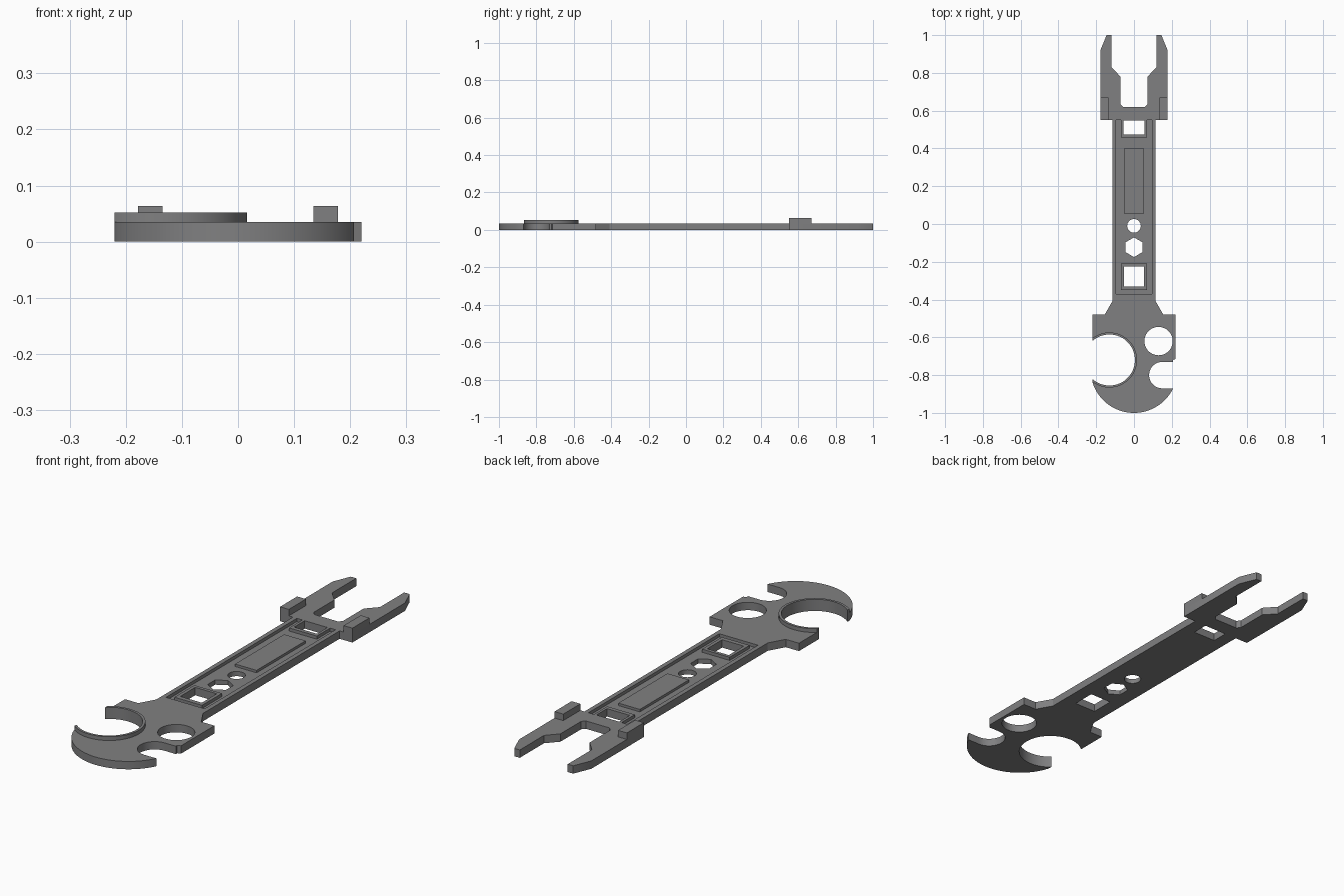
import bpy, bmesh, math

if "Cube" in bpy.data.objects:
    bpy.data.objects.remove(bpy.data.objects["Cube"])

metal = bpy.data.materials.new("grey metal")
metal.diffuse_color = (0.216, 0.216, 0.22, 1)
metal.use_nodes = True
metal.node_tree.nodes["Principled BSDF"].inputs["Base Color"].default_value = metal.diffuse_color

T, FLOOR = 0.035, 0.021   # plate thickness, recess floor height


def prism(name, pts, z0, z1):
    """Extrude a flat profile from z0 to z1."""
    bm = bmesh.new()
    face = bm.faces.new([bm.verts.new((x, y, z0)) for x, y in pts])
    ext = bmesh.ops.extrude_face_region(bm, geom=[face])
    top = [v for v in ext["geom"] if isinstance(v, bmesh.types.BMVert)]
    bmesh.ops.translate(bm, verts=top, vec=(0, 0, z1 - z0))
    bmesh.ops.recalc_face_normals(bm, faces=bm.faces)
    me = bpy.data.meshes.new(name)
    bm.to_mesh(me)
    bm.free()
    me.materials.append(metal)
    ob = bpy.data.objects.new(name, me)
    bpy.context.collection.objects.link(ob)
    return ob


def rect(x0, x1, y0, y1):
    return [(x0, y0), (x1, y0), (x1, y1), (x0, y1)]


def arc(cx, cy, r, a0, a1, n):
    return [(cx + r * math.cos(math.radians(a0 + (a1 - a0) * i / n)),
             cy + r * math.sin(math.radians(a0 + (a1 - a0) * i / n))) for i in range(n + 1)]


def circle(cx, cy, r, n=64, start=0):
    return arc(cx, cy, r, start, start + 360, n)[:-1]


def cut(ob, profile, z0=-0.1, z1=0.2):
    """Subtract an extruded profile."""
    cutter = prism("cutter", profile, z0, z1)
    mod = ob.modifiers.new("cut", 'BOOLEAN')
    mod.operation, mod.solver, mod.object = 'DIFFERENCE', 'EXACT', cutter
    bpy.context.view_layer.objects.active = ob
    bpy.ops.object.modifier_apply(modifier=mod.name)
    bpy.data.objects.remove(cutter)


# Plate outline: round head, neck, handle, fork
fork = [(0.115, -0.41), (0.115, 0.55), (0.178, 0.55), (0.178, 0.92), (0.145, 1.0),
        (0.118, 1.0), (0.118, 0.83), (0.072, 0.78), (0.072, 0.635), (0.058, 0.62)]
outline = arc(0, -0.77, 0.23, 197, 342, 48)
outline += [(0.205, -0.72), (0.22, -0.715), (0.22, -0.48), (0.155, -0.48)]
outline += fork + [(-x, y) for x, y in reversed(fork)]
outline += [(-0.155, -0.48), (-0.22, -0.48)]
body = prism("wrench_plate", outline, 0, T)

# Openings in the head: big jaw, round hole, side slot
jaw = circle(-0.13, -0.72, 0.135, 80)
cut(body, jaw)
cut(body, circle(0.13, -0.62, 0.075))
cut(body, arc(0.15, -0.80, 0.07, 90, 270, 32) + [(0.3, -0.87), (0.3, -0.73)])

# Handle recess and its through holes
cut(body, rect(-0.095, 0.095, -0.37, 0.55), FLOOR, 0.2)
lower_hole = rect(-0.053, 0.053, -0.33, -0.225)
upper_hole = rect(-0.056, 0.056, 0.475, 0.549)
for hole in (lower_hole, upper_hole, circle(0, -0.01, 0.036, 32),
             circle(0, -0.123, 0.052, 6, 30)):
    cut(body, hole)

# Raised frames around the square holes
frame = prism("lower_hole_frame", rect(-0.068, 0.068, -0.35, -0.21), FLOOR, T)
cut(frame, lower_hole)
frame = prism("upper_hole_frame", rect(-0.068, 0.068, 0.457, 0.55), FLOOR, T)
cut(frame, upper_hole)

# Raised panel in the handle
prism("handle_panel", rect(-0.053, 0.053, 0.055, 0.40), FLOOR, 0.032)

# Raised lip around the jaw, cut off at the head's left side
lip = prism("jaw_lip", circle(-0.13, -0.72, 0.146, 80), T, 0.052)
cut(lip, jaw)
cut(lip, rect(-0.4, -0.22, -1, -0.4))

# Stop blocks at the fork's base
for name, s in (("left_stop", -1), ("right_stop", 1)):
    prism(name, rect(*sorted((s * 0.135, s * 0.178)), 0.55, 0.67), T, 0.064)

# Smooth the round walls, keep edges sharp
bpy.ops.object.select_all(action='SELECT')
bpy.context.view_layer.objects.active = body
bpy.ops.object.shade_smooth_by_angle(angle=math.radians(25))
